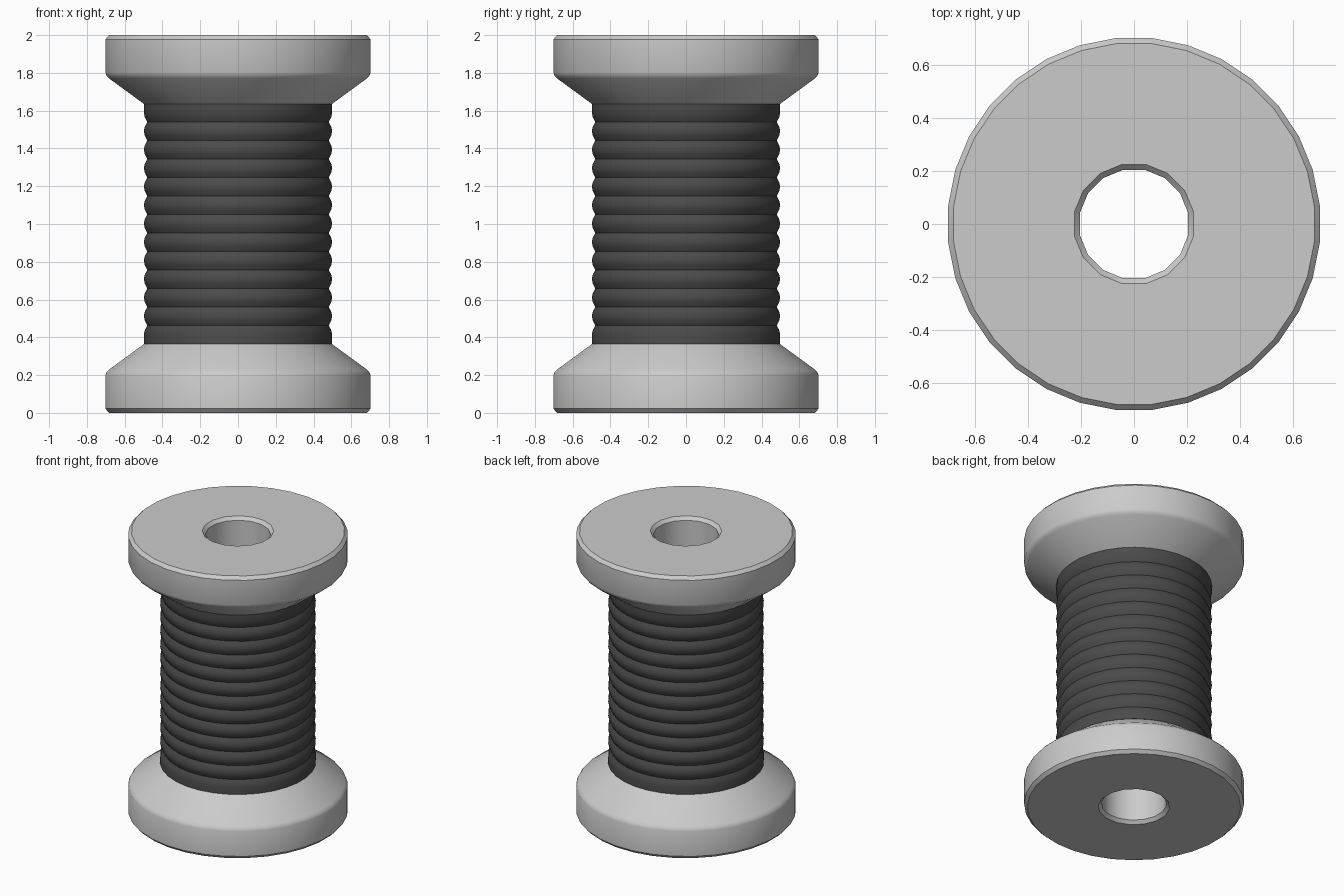
import bpy, bmesh, math

if "Cube" in bpy.data.objects:
    bpy.data.objects.remove(bpy.data.objects["Cube"])


def ring_surface(bm, profile, sides):
    """Revolve an (r, z) profile about z; return first and last vertex loops."""
    loops = []
    for r, z in profile:
        loop = []
        for i in range(sides):
            a = 2 * math.pi * (i + 0.5) / sides
            loop.append(bm.verts.new((r * math.cos(a), r * math.sin(a), z)))
        loops.append(loop)
    for lo, hi in zip(loops, loops[1:]):
        for i in range(sides):
            j = (i + 1) % sides
            bm.faces.new((lo[i], lo[j], hi[j], hi[i]))
    return loops[0], loops[-1]


def loop_edges(bm, loop):
    return [bm.edges.get((loop[i - 1], loop[i])) for i in range(len(loop))]


def cap(bm, outer, inner, up):
    """Fill the flat ring between two vertex loops."""
    bmesh.ops.triangle_fill(bm, use_beauty=True, normal=(0, 0, up),
                            edges=loop_edges(bm, outer) + loop_edges(bm, inner))


def finish(bm, name):
    bmesh.ops.recalc_face_normals(bm, faces=bm.faces)
    mesh = bpy.data.meshes.new(name)
    bm.to_mesh(mesh)
    bm.free()
    obj = bpy.data.objects.new(name, mesh)
    bpy.context.collection.objects.link(obj)
    bpy.ops.object.select_all(action='DESELECT')
    obj.select_set(True)
    bpy.context.view_layer.objects.active = obj
    bpy.ops.object.shade_smooth_by_angle(angle=math.radians(35))
    return obj


def mirrored(half):
    return half + [(r, 2 - z) for r, z in reversed(half)]


# Spool body: flanges, cones and core with a chamfered through hole
bm = bmesh.new()
half = [(0.685, 0), (0.706, 0.022), (0.706, 0.198), (0.700, 0.213),
        (0.688, 0.228), (0.44, 0.408)]
bottom, top = ring_surface(bm, mirrored(half), 32)
hole_bottom, hole_top = ring_surface(bm, mirrored([(0.230, 0), (0.209, 0.022)]), 16)
cap(bm, bottom, hole_bottom, -1)
cap(bm, top, hole_top, 1)
finish(bm, "spool_body")

# Wound thread: thirteen bulging turns, the end turns running straight into the cones
bm = bmesh.new()
z0, z1, turns = 0.365, 1.638, 13
pitch = (z1 - z0) / turns
profile = [(0.43, z0), (0.501, z0)]
for i in range(turns):
    for k in range(5):
        if (i == 0 and k < 2) or (i > 0 and k == 0):
            continue
        r = 0.483 + 0.018 * math.sin(math.pi * k / 4)
        if i == turns - 1 and k > 2:
            r = 0.501
        profile.append((r, z0 + pitch * (i + k / 4)))
profile.append((0.43, z1))
ring_surface(bm, profile, 32)
thread = finish(bm, "thread")

mat = bpy.data.materials.new("dark_thread")
mat.diffuse_color = (0.07, 0.07, 0.07, 1)
mat.use_nodes = True
mat.node_tree.nodes["Principled BSDF"].inputs["Base Color"].default_value = mat.diffuse_color
thread.data.materials.append(mat)
